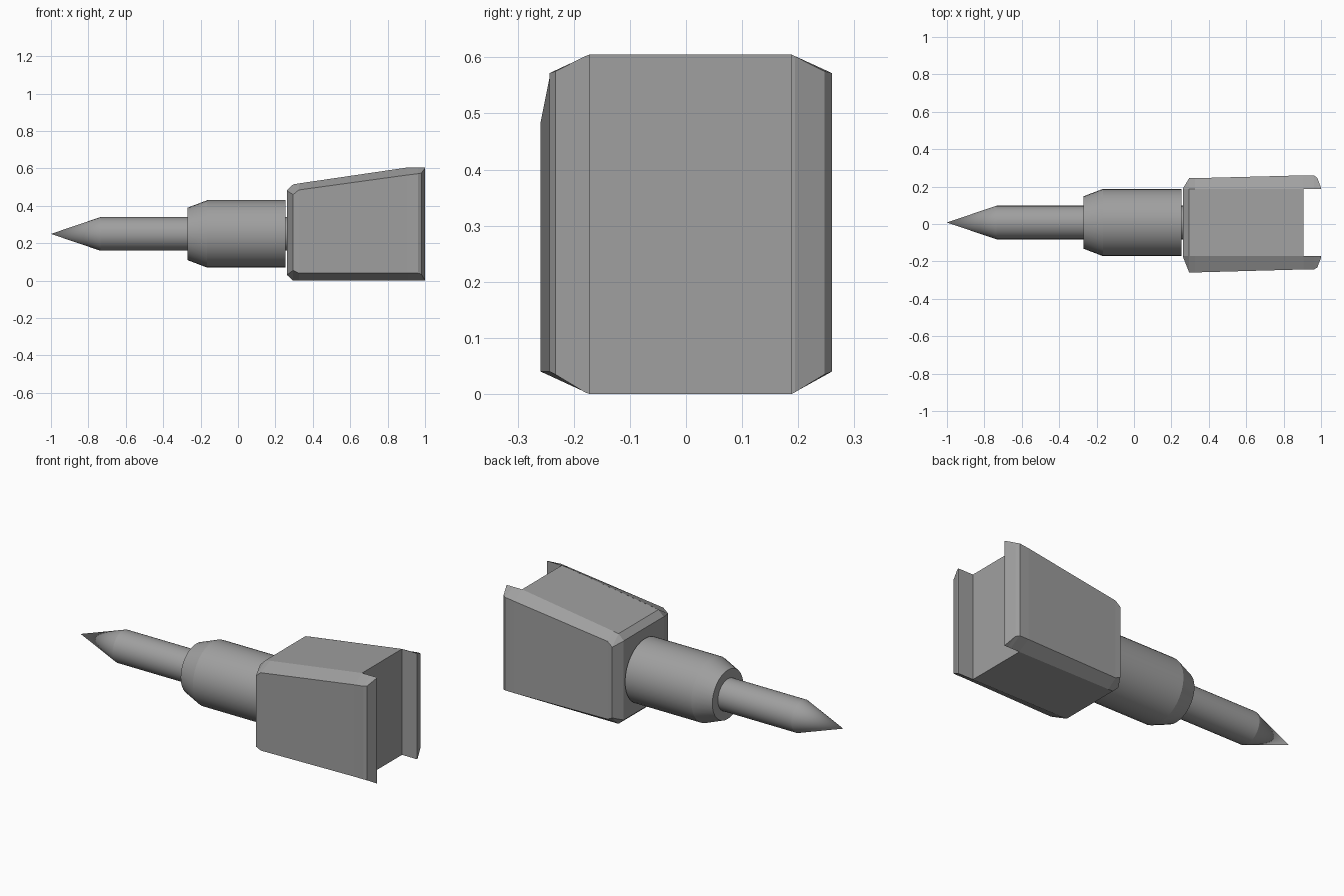
import bpy, bmesh, math
from mathutils import Vector

cube = bpy.data.objects.get("Cube")
if cube:
    bpy.data.objects.remove(cube, do_unlink=True)

grey = bpy.data.materials.new("plain grey")
grey.use_nodes = True
grey.diffuse_color = (0.35, 0.35, 0.35, 1)
grey.node_tree.nodes["Principled BSDF"].inputs["Base Color"].default_value = (0.35, 0.35, 0.35, 1)

AXIS_Y, AXIS_Z = 0.008, 0.25
SEGMENTS = 32


def loft(name, rings, smooth=False):
    """Skin a list of closed rings; a one-point ring becomes a tip."""
    bm = bmesh.new()
    loops = [[bm.verts.new(p) for p in ring] for ring in rings]
    for a, b in zip(loops, loops[1:]):
        n = len(b)
        for i in range(n):
            j = (i + 1) % n
            if len(a) == 1:
                bm.faces.new((a[0], b[i], b[j]))
            else:
                bm.faces.new((a[i], b[i], b[j], a[j]))
    for end in (loops[0], loops[-1]):
        if len(end) > 2:
            bm.faces.new(end)
    bmesh.ops.recalc_face_normals(bm, faces=bm.faces)
    mesh = bpy.data.meshes.new(name)
    bm.to_mesh(mesh)
    bm.free()
    mesh.materials.append(grey)
    obj = bpy.data.objects.new(name, mesh)
    bpy.context.collection.objects.link(obj)
    if smooth:
        bpy.ops.object.select_all(action='DESELECT')
        obj.select_set(True)
        bpy.context.view_layer.objects.active = obj
        bpy.ops.object.shade_smooth_by_angle(angle=math.radians(15))
    return obj


def circle(x, r):
    if r == 0:
        return [Vector((x, AXIS_Y, AXIS_Z))]
    turns = [2 * math.pi * i / SEGMENTS for i in range(SEGMENTS)]
    return [Vector((x, AXIS_Y + r * math.cos(t), AXIS_Z + r * math.sin(t))) for t in turns]


# Pointed shaft and the collar around it
loft("pointed_shaft", [circle(-1, 0), circle(-0.735, 0.09), circle(0.27, 0.09)], True)
loft("collar", [circle(-0.27, 0.14), circle(-0.165, 0.18), circle(0.254, 0.18)], True)

# Tapered block between the two cheeks: x, bottom, top
FRONT_Y, BACK_Y = -0.172, 0.188
core = [(0.262, 0.03, 0.483), (0.295, 0, 0.515), (0.905, 0, 0.605)]
loft("block_core", [[(x, FRONT_Y, lo), (x, BACK_Y, lo), (x, BACK_Y, hi), (x, FRONT_Y, hi)]
                    for x, lo, hi in core])


def cheek(name, inner, stations):
    """Stations: x, outer y, outer bottom, outer top, inner bottom, inner top."""
    loft(name, [[(x, inner, ib), (x, y, ob), (x, y, ot), (x, inner, it)]
                for x, y, ob, ot, ib, it in stations])


# Chamfered cheeks, which run on past the core and leave an open slot
for name, inner, nose, start, end, lip, tip in (
        ("front_cheek", FRONT_Y, -0.176, -0.259, -0.243, -0.233, -0.18),
        ("back_cheek", BACK_Y, 0.191, 0.245, 0.26, 0.247, 0.194)):
    cheek(name, inner, [
        (0.262, nose, 0.032, 0.481, 0.03, 0.483),
        (0.295, start, 0.055, 0.46, 0, 0.515),
        (0.325, start, 0.04, 0.485, 0, 0.52),
        (0.905, end, 0.04, 0.565, 0, 0.605),
        (0.962, end, 0.04, 0.572, 0, 0.605),
        (0.98, lip, 0.035, 0.575, 0, 0.605),
        (1.0, tip, 0.003, 0.602, 0, 0.605)])
